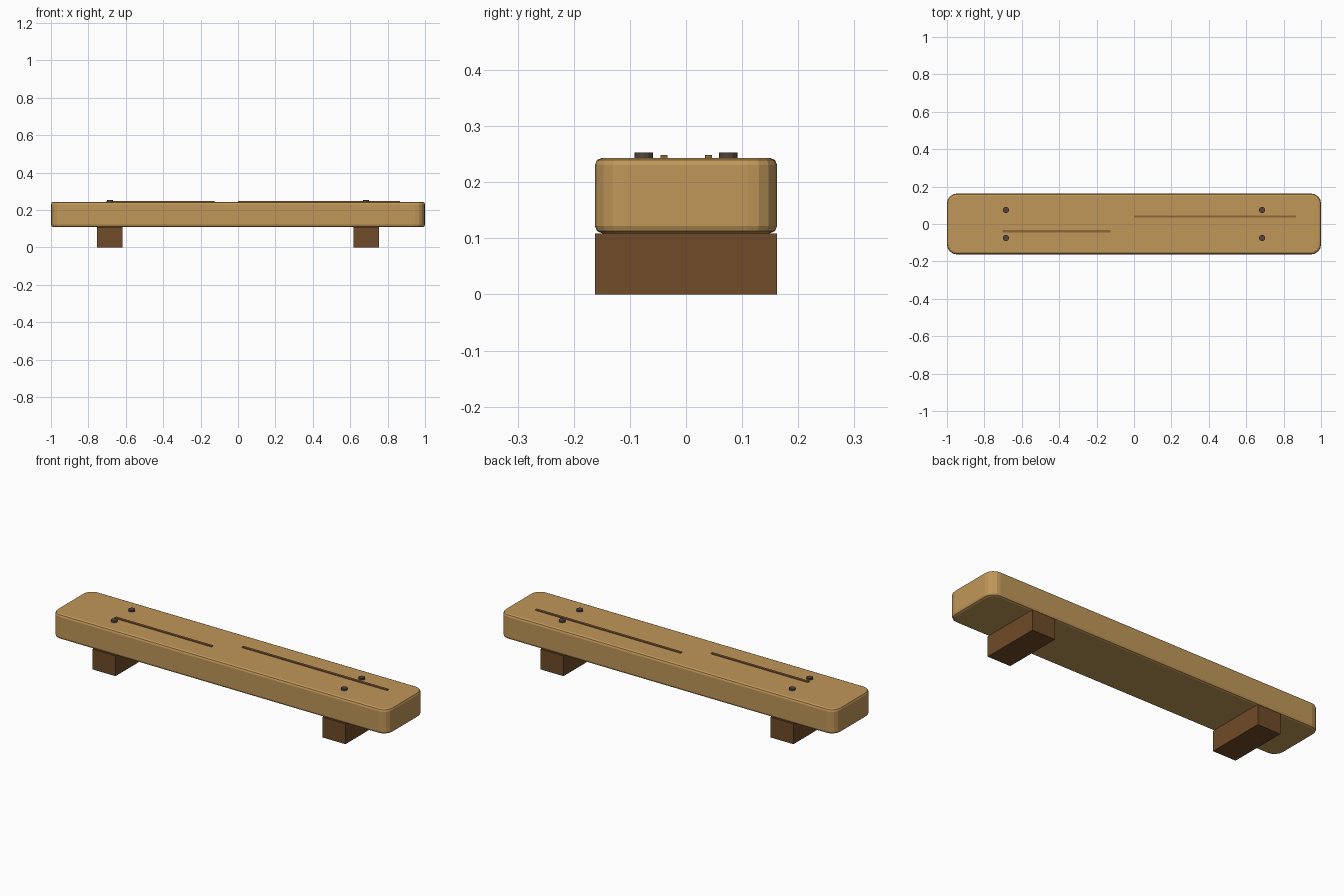
import bpy, bmesh
from math import pi, cos, sin

if "Cube" in bpy.data.objects:
    bpy.data.objects.remove(bpy.data.objects["Cube"])


def material(name, rgb):
    m = bpy.data.materials.new(name)
    m.diffuse_color = (*rgb, 1)
    m.use_nodes = True
    m.node_tree.nodes["Principled BSDF"].inputs["Base Color"].default_value = m.diffuse_color
    return m


OAK = material("oak", (0.53, 0.31, 0.10))
WALNUT = material("walnut", (0.16, 0.07, 0.022))
GRAIN = material("grain", (0.27, 0.13, 0.04))
IRON = material("iron", (0.08, 0.06, 0.045))


def finish(name, bm, mat, loc=(0, 0, 0)):
    bmesh.ops.recalc_face_normals(bm, faces=bm.faces)
    mesh = bpy.data.meshes.new(name)
    bm.to_mesh(mesh)
    bm.free()
    mesh.materials.append(mat)
    ob = bpy.data.objects.new(name, mesh)
    ob.location = loc
    bpy.context.collection.objects.link(ob)
    return ob


def box(name, size, loc, mat):
    bm = bmesh.new()
    bmesh.ops.create_cube(bm, size=1)
    bmesh.ops.scale(bm, vec=size, verts=bm.verts)
    return finish(name, bm, mat, loc)


# Seat plank: rounded rectangle in plan, with a small rounded rim top and bottom
HX, HY, Z0, Z1, R, RIM, SEG = 1.0, 0.1625, 0.109, 0.2435, 0.053, 0.013, 4


def ring(bm, inset, z):
    r = R - inset
    verts = []
    for i, (sx, sy) in enumerate(((1, 1), (-1, 1), (-1, -1), (1, -1))):
        for k in range(SEG + 1):
            a = (i + k / SEG) * pi / 2
            verts.append(bm.verts.new((sx * (HX - R) + r * cos(a),
                                       sy * (HY - R) + r * sin(a), z)))
    return verts


rim = [(RIM * (1 - sin(a)), RIM * (1 - cos(a))) for a in (0, pi / 4, pi / 2)]
levels = [(i, Z0 + h) for i, h in rim] + [(i, Z1 - h) for i, h in reversed(rim)]
bm = bmesh.new()
rings = [ring(bm, i, z) for i, z in levels]
for lo, hi in zip(rings, rings[1:]):
    for j in range(len(lo)):
        n = (j + 1) % len(lo)
        bm.faces.new((lo[j], lo[n], hi[n], hi[j]))
bm.faces.new(rings[0][::-1])
bm.faces.new(rings[-1])
finish("seat_plank", bm, OAK)

# Cross-beam feet and the pegs above them
for side, sx in (("left", -1), ("right", 1)):
    box(f"{side}_foot", (0.137, 0.324, Z0), (sx * 0.685, 0, Z0 / 2), WALNUT)
    for end, sy in (("front", -1), ("back", 1)):
        bm = bmesh.new()
        bmesh.ops.create_cone(bm, cap_ends=True, segments=12,
                              radius1=0.0165, radius2=0.0165, depth=0.018)
        finish(f"{side}_{end}_peg", bm, IRON, (sx * 0.685, sy * 0.075, 0.2435))

# Raised grain strips
for name, x0, x1, y in (("front_grain", -0.703, -0.126, -0.039),
                        ("back_grain", 0.0, 0.865, 0.040)):
    box(name, (x1 - x0, 0.0125, 0.009), ((x0 + x1) / 2, y, 0.2443), GRAIN)
